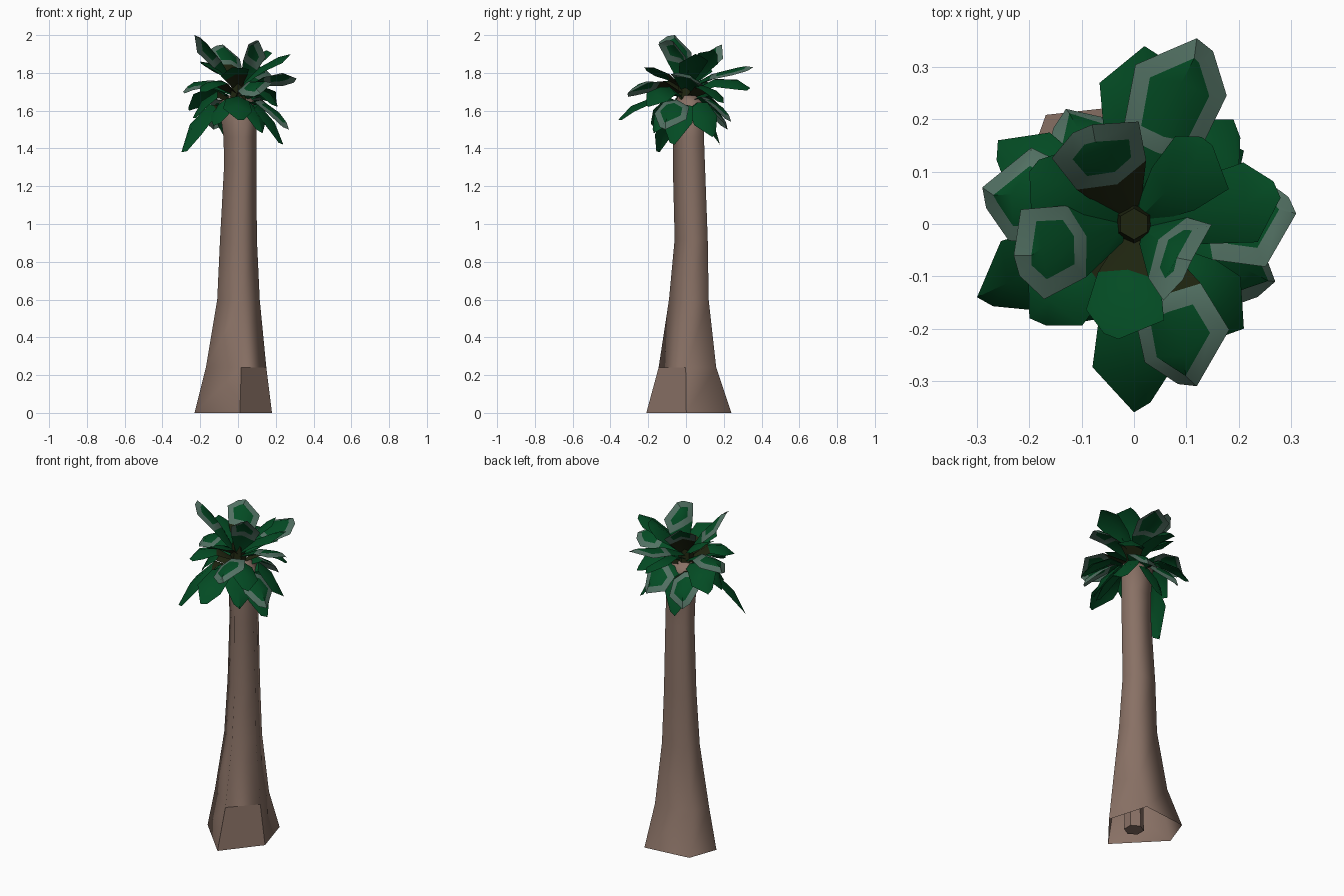
import bpy, bmesh, math
from mathutils import Vector

if "Cube" in bpy.data.objects:
    bpy.data.objects.remove(bpy.data.objects["Cube"])


def material(name, rgb):
    m = bpy.data.materials.new(name)
    m.diffuse_color = (*rgb, 1)
    m.use_nodes = True
    m.node_tree.nodes["Principled BSDF"].inputs["Base Color"].default_value = m.diffuse_color
    return m


BARK = material("bark brown", (0.25, 0.165, 0.13))
GREEN = material("leaf green", (0.001, 0.07, 0.017))
PALE = material("pale grey green", (0.085, 0.165, 0.125))
OLIVE = material("dark olive", (0.013, 0.018, 0.005))


def add_object(name, bm, mats, angle):
    me = bpy.data.meshes.new(name)
    bm.to_mesh(me)
    bm.free()
    for m in mats:
        me.materials.append(m)
    ob = bpy.data.objects.new(name, me)
    bpy.context.collection.objects.link(ob)
    bpy.ops.object.select_all(action='DESELECT')
    ob.select_set(True)
    bpy.context.view_layer.objects.active = ob
    bpy.ops.object.shade_smooth_by_angle(angle=math.radians(angle))
    return ob


# Trunk: an uneven pentagon swept up through bounding boxes, open below
PENTAGON = [(0.585, 0.0), (1.0, 0.47), (0.83, 1.0), (0.15, 0.93), (0.0, 0.55)]
RINGS = [  # z, x min, x max, y min, y max
    (0.00, -0.23, 0.18, -0.21, 0.24),
    (0.24, -0.17, 0.15, -0.145, 0.16),
    (0.60, -0.11, 0.115, -0.09, 0.12),
    (0.92, -0.095, 0.10, -0.06, 0.115),
    (1.32, -0.073, 0.097, -0.07, 0.10),
    (1.46, -0.077, 0.097, -0.07, 0.095),
    (1.64, -0.10, 0.10, -0.06, 0.09),
    (1.68, -0.05, 0.05, -0.04, 0.05),
]
bm = bmesh.new()
rows = [[bm.verts.new((x0 + u * (x1 - x0), y0 + v * (y1 - y0), z)) for u, v in PENTAGON]
        for z, x0, x1, y0, y1 in RINGS]
for low, high in zip(rows, rows[1:]):
    for i in range(5):
        j = (i + 1) % 5
        bm.faces.new((low[i], low[j], high[j], high[i]))
bm.faces.new(rows[-1])
trunk = add_object("trunk", bm, [BARK], 100)
trunk.data.polygons[0].use_smooth = False  # one flat facet at the foot


def stub(name, mat, r1, r2, z0, z1):
    bm = bmesh.new()
    bmesh.ops.create_cone(bm, cap_ends=True, segments=6, radius1=r1, radius2=r2, depth=z1 - z0)
    bmesh.ops.translate(bm, verts=bm.verts, vec=(0, 0, (z0 + z1) / 2))
    add_object(name, bm, [mat], 40)


# Root core inside the open foot, dark bud in the middle of the crown
stub("root_core", BARK, 0.055, 0.05, 0, 0.25)
stub("crown_bud", OLIVE, 0.05, 0.03, 1.65, 1.79)


# Leaf: folded angular blade along an arched path, with a pale rim where wanted
def leaf(index, tip, rim):
    tip = Vector(tip)
    out = Vector((tip.x, tip.y, 0)).normalized()
    reach = math.hypot(tip.x, tip.y)
    width = 0.185 if rim else 0.155
    # higher tips spring from higher up the crown
    base_z = 1.62 + 0.12 * min(1, max(0, (tip.z - 1.45) / 0.42))
    base = out * 0.02 + Vector((0, 0, base_z))
    if tip.z > base_z + 0.1:  # upright
        ctrl = out * reach * 0.5 + Vector((0, 0, (base_z + tip.z) / 2 + 0.06))
    else:  # spreading or drooping
        arch = 0.14 if tip.z > 1.55 else 0.09
        ctrl = out * reach * 0.62 + Vector((0, 0, min(1.84, max(base_z, tip.z) + arch)))
    side = Vector((-out.y, out.x, 0.4 * math.sin(index * 2.3))).normalized()
    bm = bmesh.new()
    rows = []
    for t, w in ((0, 0.3), (0.36, 0.8), (0.76, 1.0)):
        p = base * (1 - t) ** 2 + ctrl * 2 * t * (1 - t) + tip * t * t
        tangent = ((ctrl - base) * (1 - t) + (tip - ctrl) * t).normalized()
        up = tangent.cross(side).normalized()
        if up.z < 0:
            up = -up
        half = width * w / 2
        rows.append([bm.verts.new(p + side * half * s - up * half * 0.35 * abs(s))
                     for s in (-1, 0, 1)])
    for a, b in zip(rows, rows[1:]):
        for i in (0, 1):
            bm.faces.new((a[i], a[i + 1], b[i + 1], b[i]))
    # blunt, slightly lopsided end
    left, mid, right = rows[-1]
    corner = right if index % 2 else left
    end = bm.verts.new(tip)
    blunt = bm.verts.new(tip.lerp(corner.co, 0.42) + (tip - mid.co) * 0.25)
    if index % 2:
        bm.faces.new((left, mid, end))
        bm.faces.new((mid, right, blunt, end))
    else:
        bm.faces.new((left, mid, end, blunt))
        bm.faces.new((mid, right, end))
    bmesh.ops.recalc_face_normals(bm, faces=bm.faces)
    if sum(f.normal.z for f in bm.faces) < 0:
        bmesh.ops.reverse_faces(bm, faces=bm.faces)
    bm.faces.ensure_lookup_table()
    for f in bm.faces[:2]:
        f.material_index = 2 if index % 3 == 0 else 0
    if rim:
        edge = bmesh.ops.inset_region(bm, faces=bm.faces[2:], thickness=0.034,
                                      use_boundary=True, use_even_offset=True)
        for f in edge["faces"]:
            f.material_index = 1
    add_object(f"leaf_{index:02d}", bm, [GREEN, PALE, OLIVE], 40)


# Leaf tips, from the crown down to the drooping skirt
RIMMED = [
    (-0.23, -0.06, 2.0), (0.11, -0.07, 1.97), (-0.08, 0.19, 1.95), (0.12, 0.355, 1.83),
    (0.31, 0.02, 1.77), (0.12, -0.31, 1.69), (-0.29, 0.07, 1.70),
    (0.27, -0.11, 1.50), (-0.13, 0.22, 1.50), (0.10, 0.24, 1.54),
]
PLAIN = [
    (0.28, 0.05, 1.90), (-0.03, -0.22, 1.83), (0.15, 0.15, 1.92), (-0.20, 0.10, 1.86),
    (-0.20, -0.18, 1.70), (0.21, -0.20, 1.62), (-0.26, 0.16, 1.60), (0.19, 0.20, 1.64),
    (0.0, -0.36, 1.55), (0.02, 0.34, 1.72), (-0.30, -0.14, 1.38), (0.24, -0.06, 1.42),
    (-0.13, -0.18, 1.52), (0.13, -0.17, 1.48), (0.21, 0.14, 1.46), (-0.05, 0.18, 1.42),
    (-0.24, 0.0, 1.56),
]
for n, tip in enumerate(RIMMED + PLAIN, 1):
    leaf(n, tip, n <= len(RIMMED))
